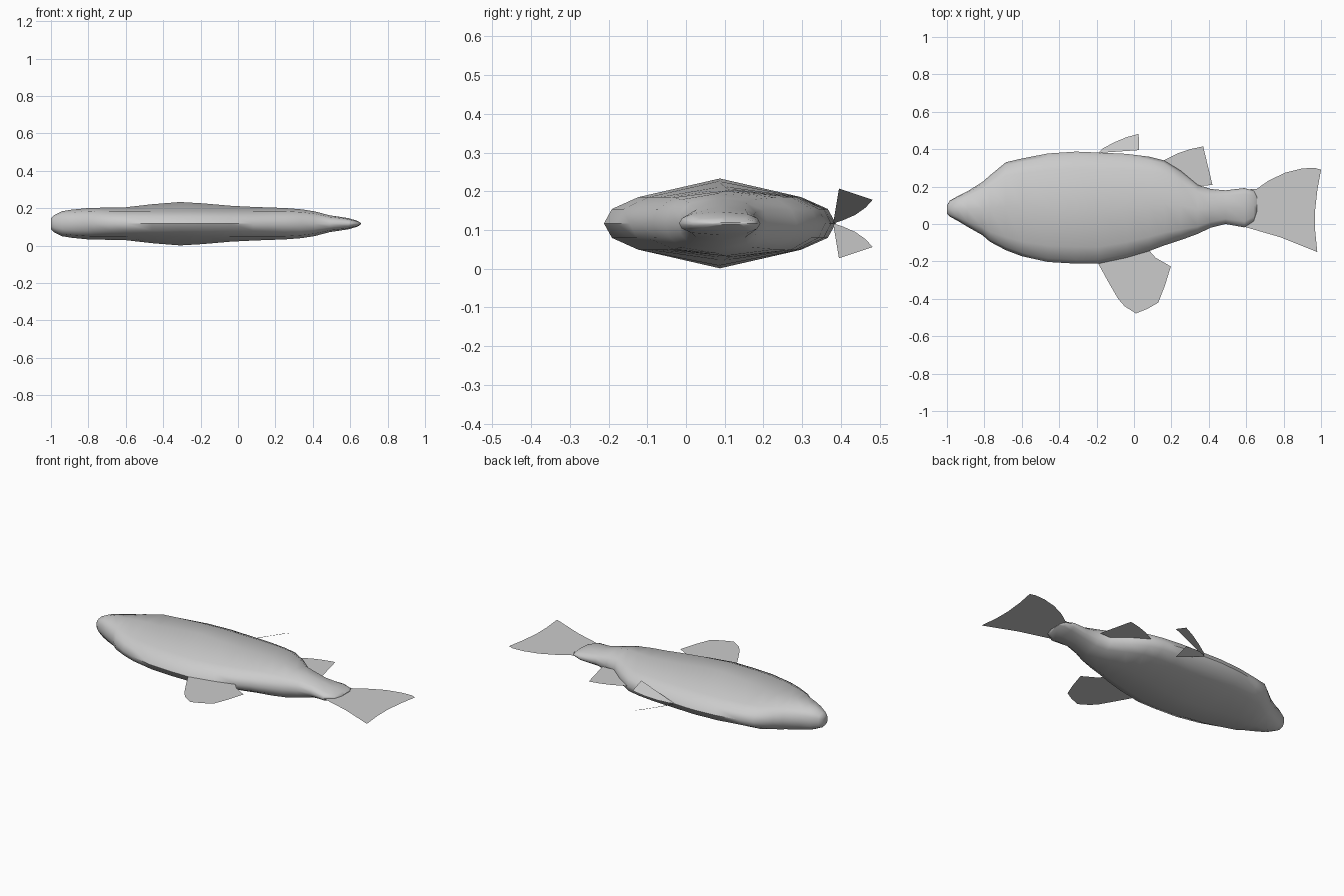
import bpy, bmesh, math

MID = 0.117  # height of the fish's plane of symmetry (it lies on its side)


def make_object(name, bm):
    mesh = bpy.data.meshes.new(name)
    bm.to_mesh(mesh)
    bm.free()
    ob = bpy.data.objects.new(name, mesh)
    bpy.context.collection.objects.link(ob)
    return ob


def fin(name, points):
    """Thin single-surface fin from an outline of 3D points."""
    bm = bmesh.new()
    bm.faces.new([bm.verts.new(p) for p in points])
    return make_object(name, bm)


def flat_fin(name, outline):
    return fin(name, [(x, y, MID) for x, y in outline])


# Body stations: x, back edge y, belly edge y, half thickness
stations = [
    (-1.0, 0.10, 0.055, 0.028), (-0.985, 0.125, 0.04, 0.045),
    (-0.94, 0.15, 0.015, 0.067), (-0.89, 0.175, -0.015, 0.075),
    (-0.81, 0.225, -0.06, 0.083), (-0.77, 0.26, -0.095, 0.085),
    (-0.685, 0.33, -0.14, 0.086), (-0.6, 0.35, -0.172, 0.088),
    (-0.46, 0.377, -0.203, 0.104), (-0.31, 0.387, -0.212, 0.116),
    (-0.19, 0.382, -0.212, 0.109), (-0.04, 0.375, -0.18, 0.096),
    (0.08, 0.36, -0.145, 0.09), (0.16, 0.34, -0.115, 0.087),
    (0.25, 0.285, -0.086, 0.084), (0.34, 0.21, -0.053, 0.077),
    (0.41, 0.187, -0.02, 0.066), (0.49, 0.18, 0.0, 0.045),
    (0.59, 0.192, -0.018, 0.03), (0.64, 0.178, 0.015, 0.015),
    (0.657, 0.147, 0.067, 0.003),
]

# Body: twelve-sided lens section lofted along x
bm = bmesh.new()
rings = []
for x, back, belly, thick in stations:
    cy, half = (back + belly) / 2, (back - belly) / 2
    shoulder = min(0.068, thick * 0.8)
    edge = shoulder * 0.55
    upper = [(1, 0), (0.93, edge), (0.7, shoulder), (0, thick),
             (-0.7, shoulder), (-0.93, edge), (-1, 0)]
    section = upper + [(u, -h) for u, h in reversed(upper[1:-1])]
    rings.append([bm.verts.new((x, cy + u * half, MID + h)) for u, h in section])
for a, b in zip(rings, rings[1:]):
    for i in range(12):
        j = (i + 1) % 12
        bm.faces.new((a[i], a[j], b[j], b[i]))
bm.faces.new(rings[0])
bm.faces.new(rings[-1])
bmesh.ops.recalc_face_normals(bm, faces=bm.faces)
body = make_object("body", bm)
bpy.context.view_layer.objects.active = body
body.select_set(True)
bpy.ops.object.shade_smooth_by_angle(angle=math.radians(50))

# Tail fin
flat_fin("tail_fin", [
    (0.59, -0.015), (0.78, -0.07), (0.98, -0.15), (0.968, -0.03), (0.968, 0.07),
    (0.98, 0.18), (1.0, 0.29), (0.965, 0.3), (0.90, 0.297), (0.81, 0.275),
    (0.72, 0.232), (0.655, 0.187), (0.60, 0.185)])

# Rear fin on the back
flat_fin("back_fin", [
    (0.15, 0.335), (0.235, 0.378), (0.30, 0.4), (0.37, 0.415),
    (0.395, 0.31), (0.42, 0.208), (0.34, 0.205), (0.25, 0.28)])

# Large fin under the belly
flat_fin("belly_fin", [
    (-0.195, -0.205), (-0.14, -0.305), (-0.085, -0.4), (-0.05, -0.44),
    (0.01, -0.478), (0.075, -0.452), (0.13, -0.42), (0.165, -0.33),
    (0.197, -0.227), (0.115, -0.18), (0.08, -0.14), (-0.05, -0.178)])

# Pair of small fins spreading in a V, mirrored across the symmetry plane
for name, side in (("paired_fin_upper", 1), ("paired_fin_lower", -1)):
    fin(name, [(x, y, MID + side * h) for x, y, h in [
        (-0.19, 0.38, 0.0), (-0.165, 0.405, 0.008), (-0.105, 0.437, 0.022),
        (-0.04, 0.464, 0.041), (0.025, 0.482, 0.061), (0.027, 0.395, 0.09)]])
